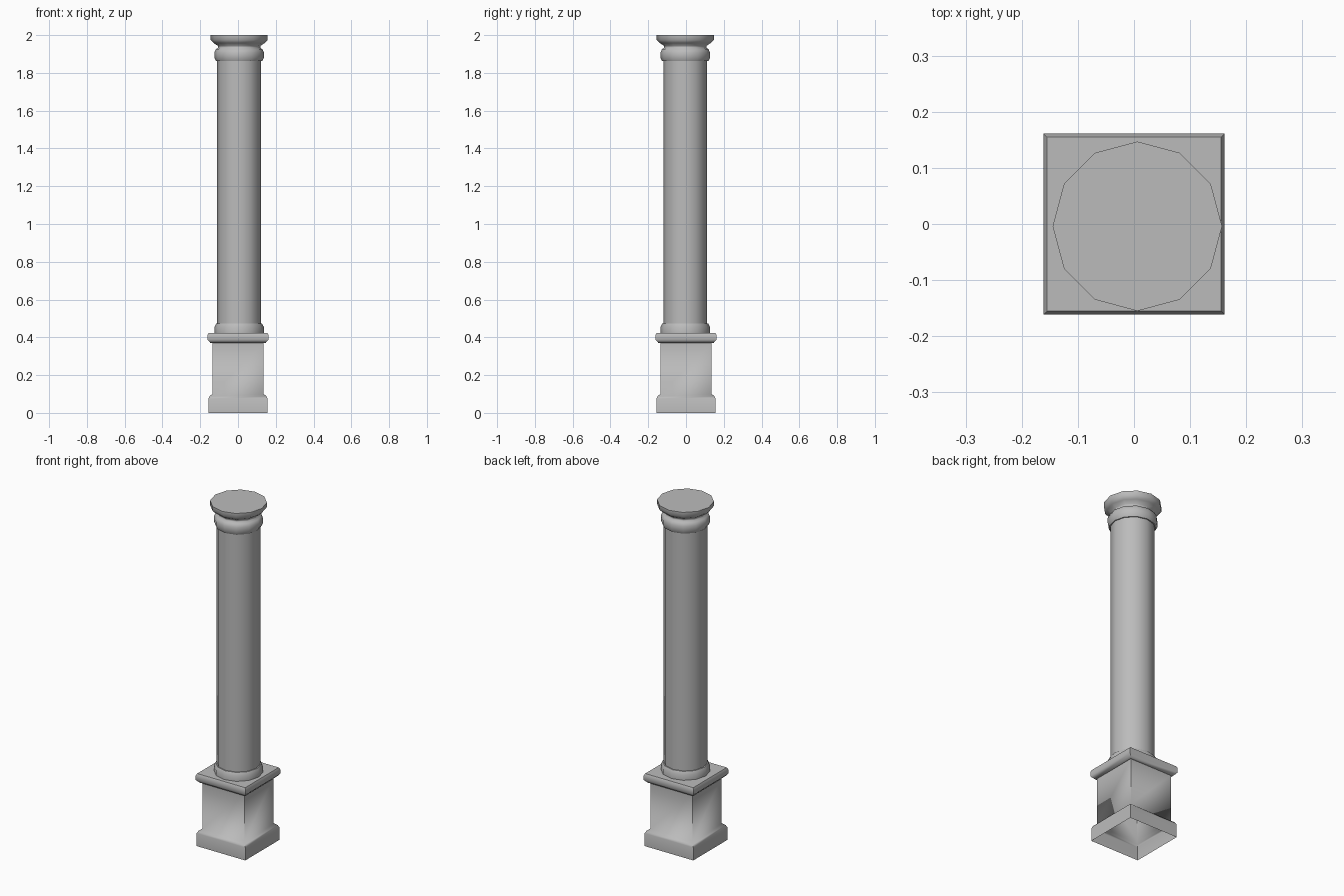
import bpy
import bmesh
from math import cos, sin, pi, radians, sqrt

cube = bpy.data.objects.get("Cube")
if cube:
    bpy.data.objects.remove(cube, do_unlink=True)

stone = bpy.data.materials.new("grey stone")
stone.use_nodes = True
colour = (0.5, 0.5, 0.5, 1)
stone.diffuse_color = colour
stone.node_tree.nodes["Principled BSDF"].inputs["Base Color"].default_value = colour


def stack(name, profile, sides, centre=(0, 0), cap=False):
    """Stack regular rings (half width, height) into a shell."""
    square = sides == 4
    turn = pi / 4 if square else 0
    bm = bmesh.new()
    rings = []
    for half, z in profile:
        r = half * sqrt(2) if square else half
        rings.append([bm.verts.new((centre[0] + r * cos(turn + 2 * pi * i / sides),
                                    centre[1] + r * sin(turn + 2 * pi * i / sides), z))
                      for i in range(sides)])
    for low, high in zip(rings, rings[1:]):
        for i in range(sides):
            j = (i + 1) % sides
            bm.faces.new((low[i], low[j], high[j], high[i]))
    if cap:
        bm.faces.new(rings[-1])
    mesh = bpy.data.meshes.new(name)
    bm.to_mesh(mesh)
    bm.free()
    mesh.materials.append(stone)
    obj = bpy.data.objects.new(name, mesh)
    bpy.context.collection.objects.link(obj)
    bpy.ops.object.select_all(action="DESELECT")
    obj.select_set(True)
    bpy.context.view_layer.objects.active = obj
    bpy.ops.object.shade_smooth_by_angle(angle=radians(62))
    return obj


# Square pedestal, hollow and open underneath
stack("pedestal", [(0.157, 0), (0.157, 0.075), (0.151, 0.088), (0.136, 0.1),
                   (0.136, 0.37)], 4)
stack("pedestal_cornice", [(0.136, 0.37), (0.146, 0.37), (0.161, 0.387),
                           (0.161, 0.412), (0.155, 0.424)], 4, cap=True)

# Round column, slightly off the pedestal's centre
axis = (0.006, -0.004)
stack("column_base", [(0.131, 0.424), (0.131, 0.455), (0.122, 0.472), (0.116, 0.472)],
      12, axis)
stack("column_shaft", [(0.116, 0.472), (0.116, 1.862)], 12, axis)
stack("column_capital", [(0.116, 1.862), (0.122, 1.862), (0.131, 1.88), (0.131, 1.908),
                         (0.123, 1.926), (0.112, 1.932), (0.112, 1.943),
                         (0.135, 1.958), (0.151, 1.974), (0.151, 2)],
      12, axis, cap=True)
